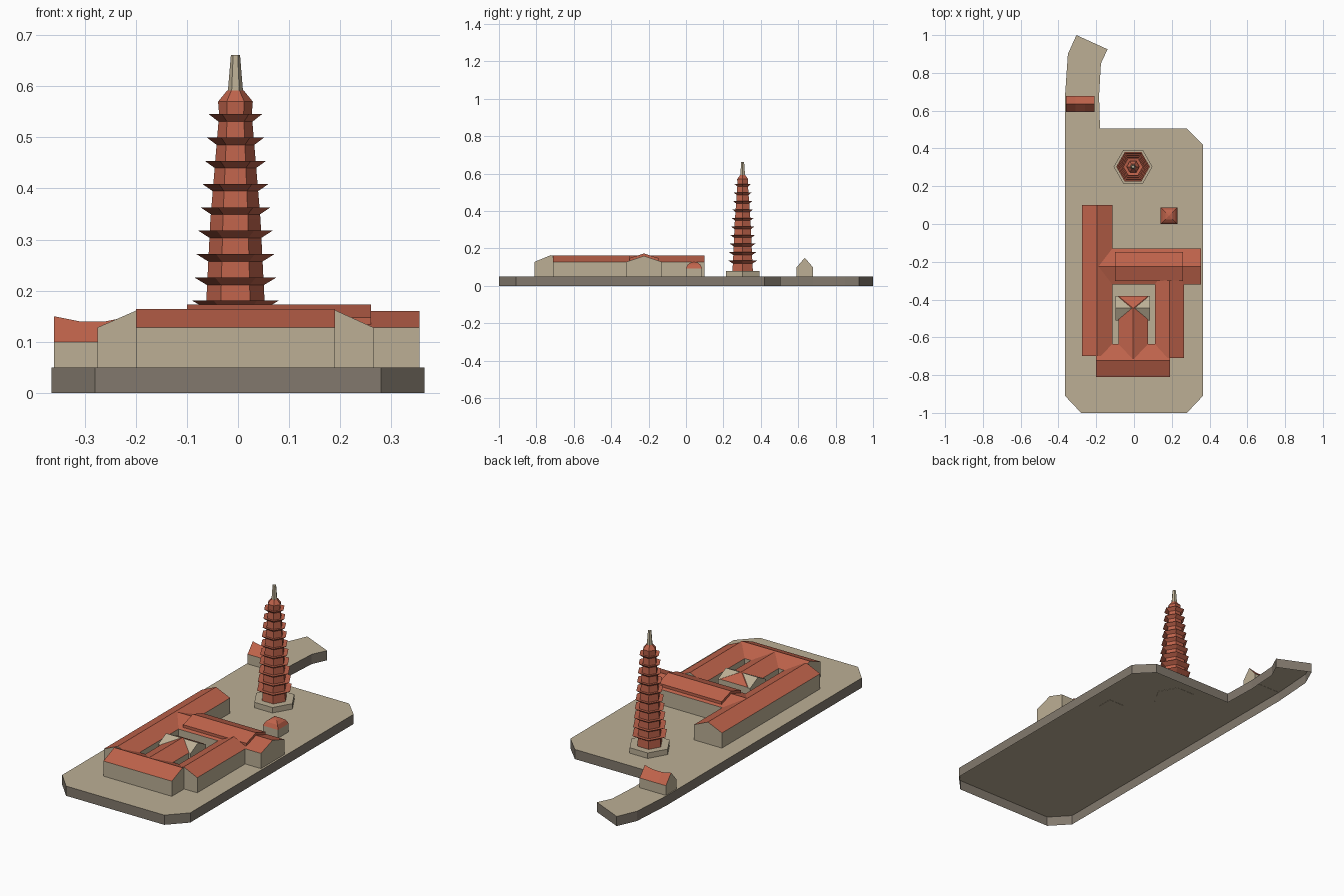
import bpy, bmesh, math

if "Cube" in bpy.data.objects:
    bpy.data.objects.remove(bpy.data.objects["Cube"])


def material(name, rgb):
    m = bpy.data.materials.new(name)
    lin = [((c / 255 + 0.055) / 1.055) ** 2.4 for c in rgb]
    m.diffuse_color = (*lin, 1)
    m.use_nodes = True
    m.node_tree.nodes["Principled BSDF"].inputs["Base Color"].default_value = m.diffuse_color
    return m


TAN = material("tan stone", (188, 175, 149))
RED = material("red brick", (191, 99, 75))
GREY = material("grey stone", (130, 121, 109))


def make(name, bm, mats, rule=None):
    bmesh.ops.recalc_face_normals(bm, faces=bm.faces)
    bm.normal_update()
    for f in bm.faces:
        f.material_index = rule(f) if rule else 0
    me = bpy.data.meshes.new(name)
    bm.to_mesh(me)
    bm.free()
    for m in mats:
        me.materials.append(m)
    ob = bpy.data.objects.new(name, me)
    bpy.context.collection.objects.link(ob)
    return ob


def gable(name, x0, x1, y0, y1, eave, ridge, along, z0=0.05, hip=0,
          sag=((0, 0), (1, 0)), mats=(TAN, RED), bottom=False):
    """Pitched-roof block; five-point cross-section swept along an axis."""
    bm = bmesh.new()
    a0, a1, b0, b1 = (x0, x1, y0, y1) if along == 'x' else (y0, y1, x0, x1)
    mid = (b0 + b1) / 2
    rings = []
    for t, dz in sag:
        a = a0 + (a1 - a0) * t
        ring = []
        for b, z in ((b0, z0), (b0, eave), (mid, ridge + dz), (b1, eave), (b1, z0)):
            aa = a - hip if (b == mid and t == 1) else a
            ring.append(bm.verts.new((aa, b, z) if along == 'x' else (b, aa, z)))
        rings.append(ring)
    n = 5 if bottom else 4
    for r, s in zip(rings, rings[1:]):
        for i in range(n):
            j = (i + 1) % 5
            bm.faces.new((r[i], r[j], s[j], s[i]))
    for r in (rings[0], rings[-1]):
        bm.faces.new((r[0], r[1], r[3], r[4]))
        bm.faces.new((r[1], r[2], r[3]))
    return make(name, bm, mats, lambda f: 1 if f.normal.z > 0.15 else 0)


def loft(name, cx, cy, rings, n, turn, mats, rule=None, caps=True):
    """Stack of regular polygons given as (radius, z)."""
    bm = bmesh.new()
    loops = []
    for r, z in rings:
        loops.append([bm.verts.new((cx + r * math.cos(turn + i * math.tau / n),
                                    cy + r * math.sin(turn + i * math.tau / n), z))
                      for i in range(n)])
    for a, b in zip(loops, loops[1:]):
        for i in range(n):
            j = (i + 1) % n
            bm.faces.new((a[i], a[j], b[j], b[i]))
    if caps:
        bm.faces.new(loops[0])
        bm.faces.new(loops[-1])
    return make(name, bm, mats, rule)


# Ground slab: open underneath, with a narrow curved path at the back
outline = [(-.365, -.91), (-.28, -1), (.28, -1), (.365, -.91), (.365, .42),
           (.28, .505), (-.18, .505), (-.185, .68), (-.175, .85), (-.14, .925),
           (-.305, 1), (-.35, .9), (-.365, .68)]
bm = bmesh.new()
low = [bm.verts.new((x, y, 0)) for x, y in outline]
top = [bm.verts.new((x, y, .05)) for x, y in outline]
for i in range(len(outline)):
    j = (i + 1) % len(outline)
    bm.faces.new((low[i], low[j], top[j], top[i]))
bm.faces.new(top)
make("ground_slab", bm, (TAN, GREY), lambda f: 0 if abs(f.normal.z) > .5 else 1)

# Courtyard halls
gable("south_hall", -.2, .19, -.81, -.635, .128, .164, 'x')
gable("west_wing", -.275, -.115, -.70, .10, .128, .163, 'y')
gable("east_wing", .11, .265, -.71, -.30, .128, .163, 'y')
gable("north_hall", -.195, .355, -.32, -.13, .128, .160, 'x')
gable("north_hall_raised_roof", -.10, .26, -.303, -.147, .148, .173, 'x',
      z0=.12, mats=(RED, RED))

# Central hall with a hipped end and pale side gables
gable("central_hall", -.083, .075, -.715, -.382, .128, .162, 'y', hip=.064)
gable("pavilion_side_gables", -.098, .085, -.51, -.382, .126, .159, 'x',
      mats=(TAN, TAN))

# Small kiosk with a domed square roof
s = math.sqrt(2)
loft("kiosk_walls", .185, .043, [(.043 * s, .049), (.043 * s, .093)], 4,
     math.pi / 4, (TAN,))
loft("kiosk_roof", .185, .043,
     [(.044 * s, .093), (.034 * s, .113), (.018 * s, .125), (.001, .129)], 4,
     math.pi / 4, (RED,))

# Gatehouse with a sagging ridge
gable("gatehouse", -.36, -.21, .592, .678, .10, .15, 'x', z0=.049, bottom=True,
      sag=((0, 0), (.33, -.01), (.67, -.01), (1, 0)))

# Pagoda: base, tapering body, ten flared eaves and spire
PX, PY = -.005, .303
loft("pagoda_base", PX, PY, [(.103, .049), (.103, .078)], 6, 0, (TAN,))
loft("pagoda_body", PX, PY,
     [(.063, .078), (.057, .18), (.049, .34), (.032, .545), (.034, .57), (.016, .592)],
     6, 0, (RED,))
for i in range(10):
    z = .135 + i * .0456
    wall = .060 - .028 * i / 9
    tip = .089 - .037 * i / 9
    loft(f"pagoda_eave_{i + 1}", PX, PY,
         [(wall - .003, z - .018), (tip, z), (wall - .004, z - .004)],
         6, 0, (RED,), caps=False)
loft("pagoda_spire", PX, PY, [(.015, .588), (.009, .661)], 6, 0, (TAN,))
